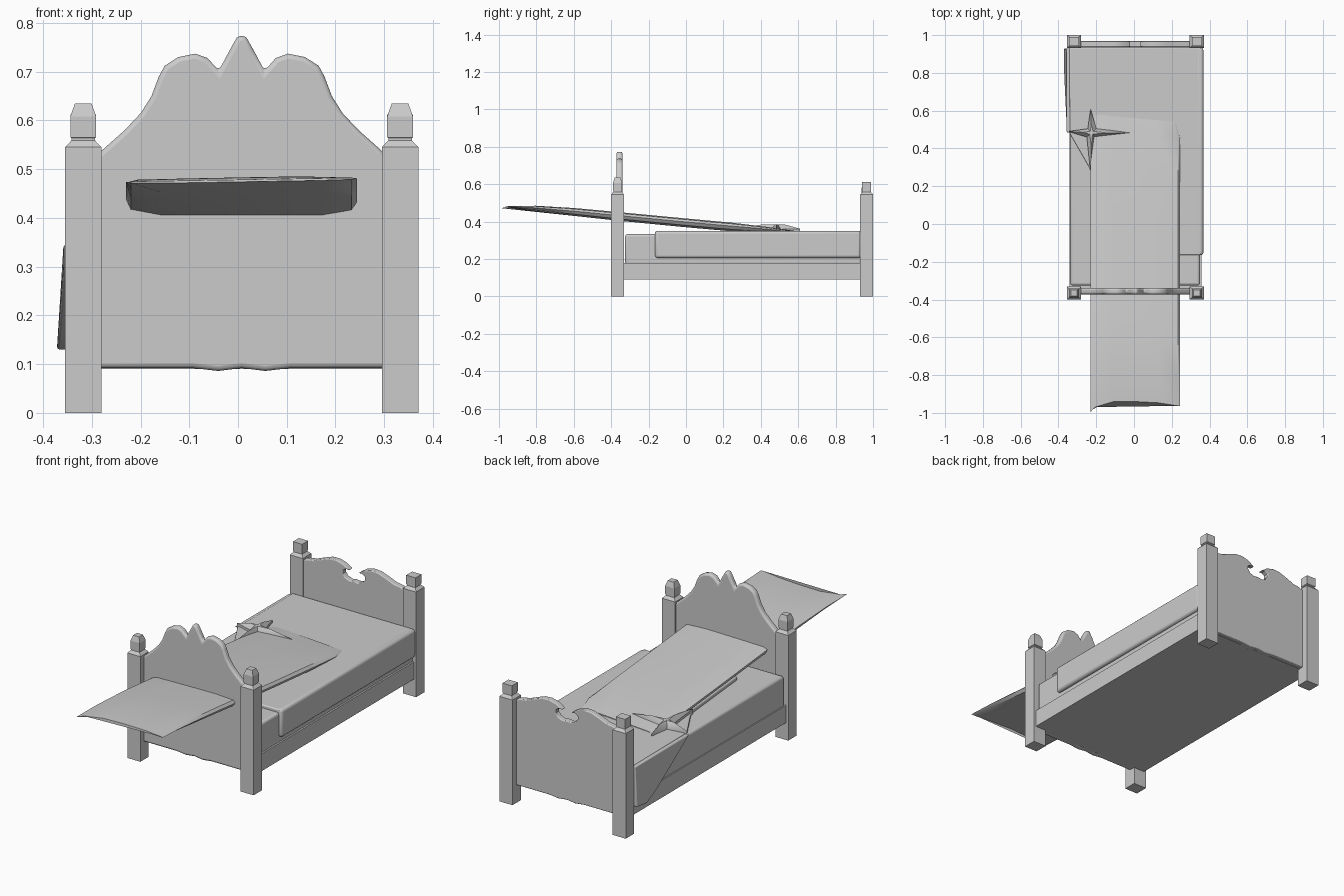
import bpy, bmesh, math
from mathutils import Vector

cube = bpy.data.objects.get("Cube")
if cube:
    bpy.data.objects.remove(cube, do_unlink=True)

CX = 0.0075  # middle of the bed frame

grey = bpy.data.materials.new("light grey")
grey.use_nodes = True
grey.diffuse_color = (0.6, 0.6, 0.6, 1)
grey.node_tree.nodes["Principled BSDF"].inputs["Base Color"].default_value = (0.6, 0.6, 0.6, 1)


def finish(name, bm, bevel=0, segments=3, smooth=True):
    bmesh.ops.recalc_face_normals(bm, faces=bm.faces)
    mesh = bpy.data.meshes.new(name)
    bm.to_mesh(mesh)
    bm.free()
    mesh.materials.append(grey)
    obj = bpy.data.objects.new(name, mesh)
    bpy.context.collection.objects.link(obj)
    if bevel:
        mod = obj.modifiers.new("soft edge", "BEVEL")
        mod.width, mod.segments = bevel, segments
        mod.limit_method, mod.angle_limit = "ANGLE", math.radians(60)
    if smooth:
        bpy.ops.object.select_all(action="DESELECT")
        obj.select_set(True)
        bpy.context.view_layer.objects.active = obj
        bpy.ops.object.shade_smooth_by_angle(angle=math.radians(35))
    return obj


def loft(name, rings, **kw):
    bm = bmesh.new()
    loops = [[bm.verts.new(p) for p in ring] for ring in rings]
    n = len(loops[0])
    for a, b in zip(loops, loops[1:]):
        for i in range(n):
            j = (i + 1) % n
            bm.faces.new((a[i], a[j], b[j], b[i]))
    bm.faces.new(loops[0])
    bm.faces.new(loops[-1])
    return finish(name, bm, **kw)


def box(name, x0, x1, y0, y1, z0, z1, **kw):
    rect = [(x0, y0), (x1, y0), (x1, y1), (x0, y1)]
    return loft(name, [[(x, y, z) for x, y in rect] for z in (z0, z1)], **kw)


def post(name, x, y, rings):
    loft(name, [[(x + sx * w, y + sy * w * 0.92, z)
                 for sx, sy in ((-1, -1), (1, -1), (1, 1), (-1, 1))] for z, w in rings], smooth=False)


def panel(name, half_top, y0, y1):
    # mirrored top outline and a gently waved bottom edge
    half_bottom = [(0.3, 0.092), (0.1, 0.092), (0.048, 0.086)]
    right = half_bottom[::-1] + half_top
    outline = [(CX, 0.092)] + [(CX + x, z) for x, z in right]
    outline += [(CX - x, z) for x, z in right[::-1] if x > 0]
    loft(name, [[(x, y, z) for x, z in outline] for y in (y0, y1)], bevel=0.01)


# Corner posts with capped finials
shaft = [(0, 0.0375), (0.545, 0.0375), (0.559, 0.024), (0.564, 0.024), (0.565, 0.0265)]
for side, label in ((-1, "right"), (1, "left")):
    x = CX + side * 0.325
    post("head_post_" + label, x, -0.366, shaft + [(0.608, 0.0265), (0.635, 0.017)])
    post("foot_post_" + label, x, 0.966, shaft + [(0.612, 0.0265)])

# Headboard with two humps and a central peak
panel("headboard", [(0.3, 0.525), (0.285, 0.54), (0.24, 0.58), (0.207, 0.615), (0.185, 0.65),
                    (0.17, 0.69), (0.158, 0.712), (0.13, 0.73), (0.095, 0.737), (0.07, 0.728),
                    (0.047, 0.702), (0.024, 0.745), (0.01, 0.77), (0, 0.776)], -0.372, -0.339)

# Footboard with two curled crests around a round notch
panel("footboard", [(0.3, 0.53), (0.265, 0.543), (0.23, 0.548), (0.185, 0.566), (0.14, 0.582),
                    (0.1, 0.584), (0.06, 0.574), (0.025, 0.55), (0.045, 0.553), (0.062, 0.542),
                    (0.063, 0.525), (0.05, 0.508), (0.025, 0.498), (0, 0.502)], 0.937, 0.968)

# Frame and mattress
box("bed_frame", CX - 0.35, CX + 0.35, -0.345, 0.945, 0.09, 0.18)
box("mattress", CX - 0.345, CX + 0.342, -0.325, 0.938, 0.17, 0.333, bevel=0.012)

# Blanket top and the skirt hanging over the left side
top = [(0.355, -0.165), (-0.18, -0.165), (-0.22, 0.27), (-0.34, 0.48), (-0.342, 0.935), (0.355, 0.935)]
loft("blanket_top", [[(x, y, z) for x, y in top] for z in (0.32, 0.349)], bevel=0.006)
box("blanket_skirt", 0.33, 0.367, -0.165, 0.935, 0.206, 0.35, bevel=0.014)

# Blanket corner drooping over the right side near the foot
droop = [(0.48, 0.345), (0.93, 0.345), (0.93, 0.14), (0.85, 0.13), (0.77, 0.165), (0.66, 0.23), (0.56, 0.29)]
loft("blanket_corner", [[(x - 0.08 * max(0, 0.3 - z), y, z) for y, z in droop]
                        for x in (-0.335, -0.358)], bevel=0.006)

# Crumpled fold in the blanket
star = [(-0.35, 0.49), (-0.25, 0.46), (-0.23, 0.27), (-0.21, 0.46), (-0.01, 0.483), (-0.2, 0.505),
        (-0.23, 0.61), (-0.245, 0.505)]
mid = Vector((-0.225, 0.483))
rings = []
for scale, z in ((1, 0.335), (1, 0.362), (0.35, 0.385)):
    rings.append([(*mid.lerp(Vector(p), scale), z) for p in star])
loft("blanket_fold", rings)

# Thin sloping quilt passing through the headboard: y, underside, upper side
stations = [(-0.94, 0.474, 0.479), (-0.8, 0.454, 0.484), (-0.6, 0.431, 0.473), (-0.37, 0.406, 0.452),
            (0.0, 0.37, 0.417), (0.25, 0.348, 0.394), (0.45, 0.341, 0.37), (0.56, 0.338, 0.353)]
section = [(-0.7, 0), (0, 0), (0.7, 0), (0.95, 0.22), (1, 0.6), (0.95, 0.88),
           (0.5, 1), (0, 0.97), (-0.5, 0.93), (-0.9, 0.88), (-1, 0.7), (-0.96, 0.25)]
rings = []
for y, low, high in stations:
    front = max(0, (-0.6 - y) / 0.34)
    back = max(0, (y - 0.45) / 0.11)
    ring = []
    for u, k in section:
        dy = -0.055 * front * max(0, -u) ** 6 - 0.025 * front * max(0, u) ** 2
        dy -= back * 0.02 * u
        width = 0.237 - 0.025 * back
        ring.append((CX + u * width, y + dy, low + (high - low) * k + 0.004 * front * u))
    rings.append(ring)
loft("quilt", rings)
